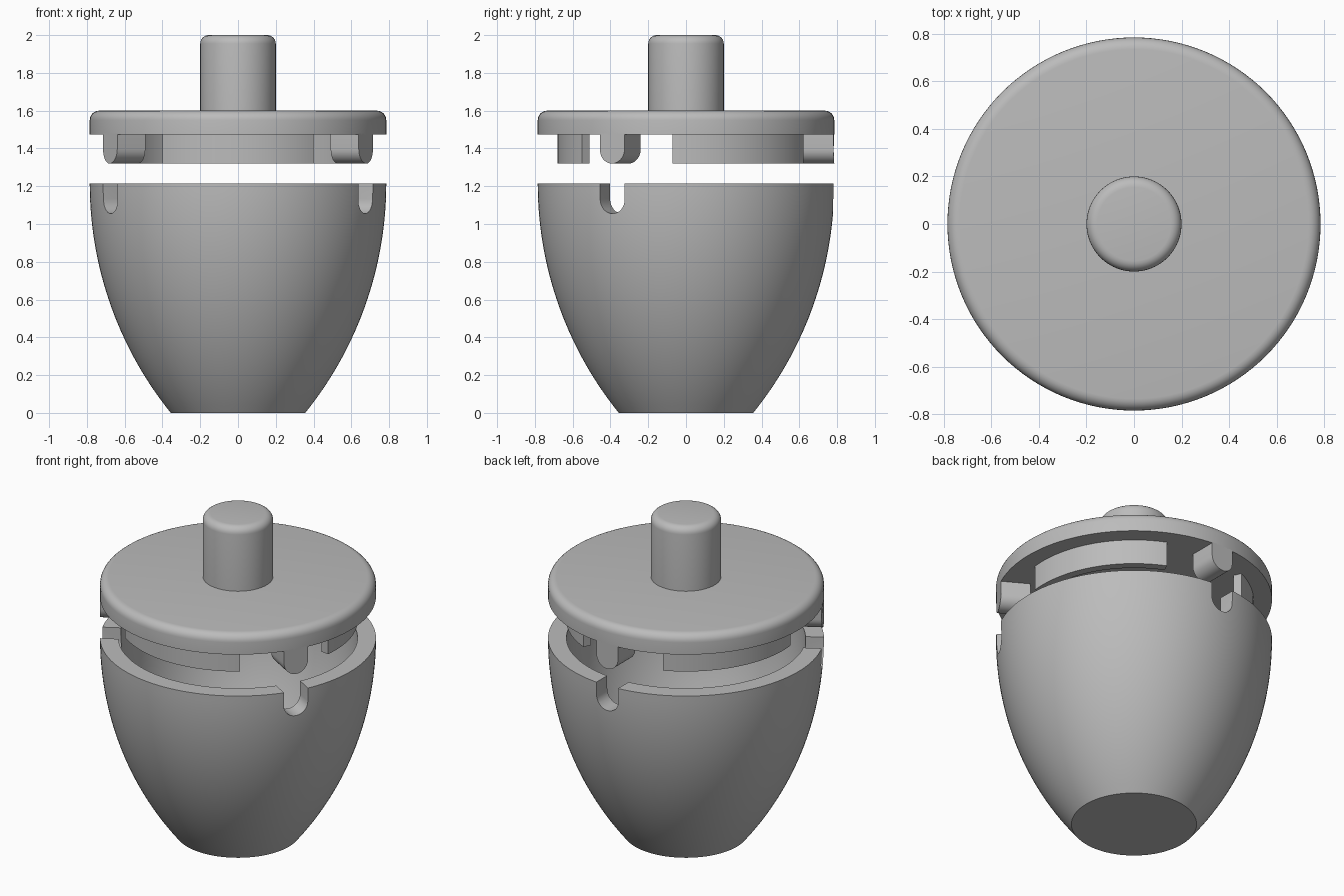
import bpy, bmesh, math
from mathutils import Matrix

if "Cube" in bpy.data.objects:
    bpy.data.objects.remove(bpy.data.objects["Cube"])

R = 0.785            # outer radius of cup and lid
PEG_ANGLES = (-30, 90, 210)

grey = bpy.data.materials.new("plain grey")
grey.diffuse_color = (0.5, 0.5, 0.5, 1)
grey.use_nodes = True
grey.node_tree.nodes["Principled BSDF"].inputs["Base Color"].default_value = grey.diffuse_color


def finish(name, bm, smooth=True):
    bmesh.ops.remove_doubles(bm, verts=bm.verts, dist=1e-5)
    bmesh.ops.recalc_face_normals(bm, faces=bm.faces)
    me = bpy.data.meshes.new(name)
    bm.to_mesh(me)
    bm.free()
    ob = bpy.data.objects.new(name, me)
    bpy.context.collection.objects.link(ob)
    me.materials.append(grey)
    if smooth:
        shade(ob)
    return ob


def shade(ob):
    bpy.ops.object.select_all(action='DESELECT')
    ob.select_set(True)
    bpy.context.view_layer.objects.active = ob
    bpy.ops.object.shade_smooth_by_angle(angle=math.radians(30))


def lathe(name, profile, steps=128):
    """Revolve (radius, z) points; points on the axis close the ends."""
    bm = bmesh.new()
    vs = [bm.verts.new((r, 0, z)) for r, z in profile]
    es = [bm.edges.new(p) for p in zip(vs, vs[1:])]
    bmesh.ops.spin(bm, geom=vs + es, cent=(0, 0, 0), axis=(0, 0, 1),
                   angle=2 * math.pi, steps=steps, use_merge=True)
    return finish(name, bm)


def fillet(r, z, f, n=6):
    """Rounded upper outer corner, from the side to the top."""
    return [(r - f + f * math.cos(a), z - f + f * math.sin(a))
            for a in (i * math.pi / 2 / n for i in range(n + 1))]


def bridge(name, loop_a, loop_b, turn=0):
    """Solid between two matching closed outlines, turned about z."""
    bm = bmesh.new()
    a = [bm.verts.new(p) for p in loop_a]
    b = [bm.verts.new(p) for p in loop_b]
    n = len(a)
    for i in range(n):
        j = (i + 1) % n
        bm.faces.new((a[i], a[j], b[j], b[i]))
    bm.faces.new(a)
    bm.faces.new(b[::-1])
    bm.transform(Matrix.Rotation(math.radians(turn), 4, 'Z'))
    return finish(name, bm)


def u_outline(half, z_low, z_top, n=16):
    """U shape as (sideways, z) points with a half-round bottom."""
    pts = [(half * math.cos(t), z_low + half + half * math.sin(t))
           for t in (-math.pi * i / n for i in range(n + 1))]
    # extra points on the flat top follow the lid's curve
    return pts + [(half * k / 4, z_top) for k in range(-4, 5)]


# Cup: hollow shell with a bowed wall, tangent to vertical at the rim
ARC, H = 1.935, 1.215


def wall_radius(z, offset=0.0):
    return R - ARC + math.sqrt((ARC - offset) ** 2 - (H - z) ** 2)


N = 28
outer = [(wall_radius(H * i / N), H * i / N) for i in range(N + 1)]
inner = []
for i in range(N + 1):
    z = H - (H - 0.1) * i / N
    inner.append((wall_radius(z, 0.105), z))
cup = lathe("cup", [(0, 0)] + outer + inner + [(0, 0.1)])

# Rim notches
for ang in PEG_ANGLES:
    u = u_outline(0.075, 1.055, 1.4)
    cutter = bridge("notch_cutter", [(0.5, y, z) for y, z in u],
                    [(1.0, y, z) for y, z in u], ang)
    mod = cup.modifiers.new("notch", 'BOOLEAN')
    mod.operation = 'DIFFERENCE'
    mod.solver = 'EXACT'
    mod.object = cutter
    bpy.context.view_layer.objects.active = cup
    bpy.ops.object.modifier_apply(modifier=mod.name)
    bpy.data.objects.remove(cutter)
shade(cup)

# Lid disc and knob
lathe("lid", [(0, 1.475), (R, 1.475)] + fillet(R, 1.6, 0.05) + [(0, 1.6)])
lathe("knob", [(0, 1.59), (0.2, 1.59)] + fillet(0.2, 2.0, 0.045) + [(0, 2.0)], 96)

# Pegs under the lid, matching the notches
for ang in PEG_ANGLES:
    u = u_outline(0.075, 1.32, 1.48)
    bridge("lid_peg", [(0.61, y, z) for y, z in u],
           [(math.sqrt(R * R - y * y), y, z) for y, z in u], ang)

# Curved locating walls between the pegs
for ang in (-90, 30, 150):
    n, half = 28, math.radians(36)
    angles = [-half + 2 * half * i / n for i in range(n + 1)]
    ring = [(0.68 * math.cos(t), 0.68 * math.sin(t)) for t in angles]
    ring += [(0.63 * math.cos(t), 0.63 * math.sin(t)) for t in reversed(angles)]
    bridge("locating_wall", [(x, y, 1.32) for x, y in ring],
           [(x, y, 1.48) for x, y in ring], ang)
